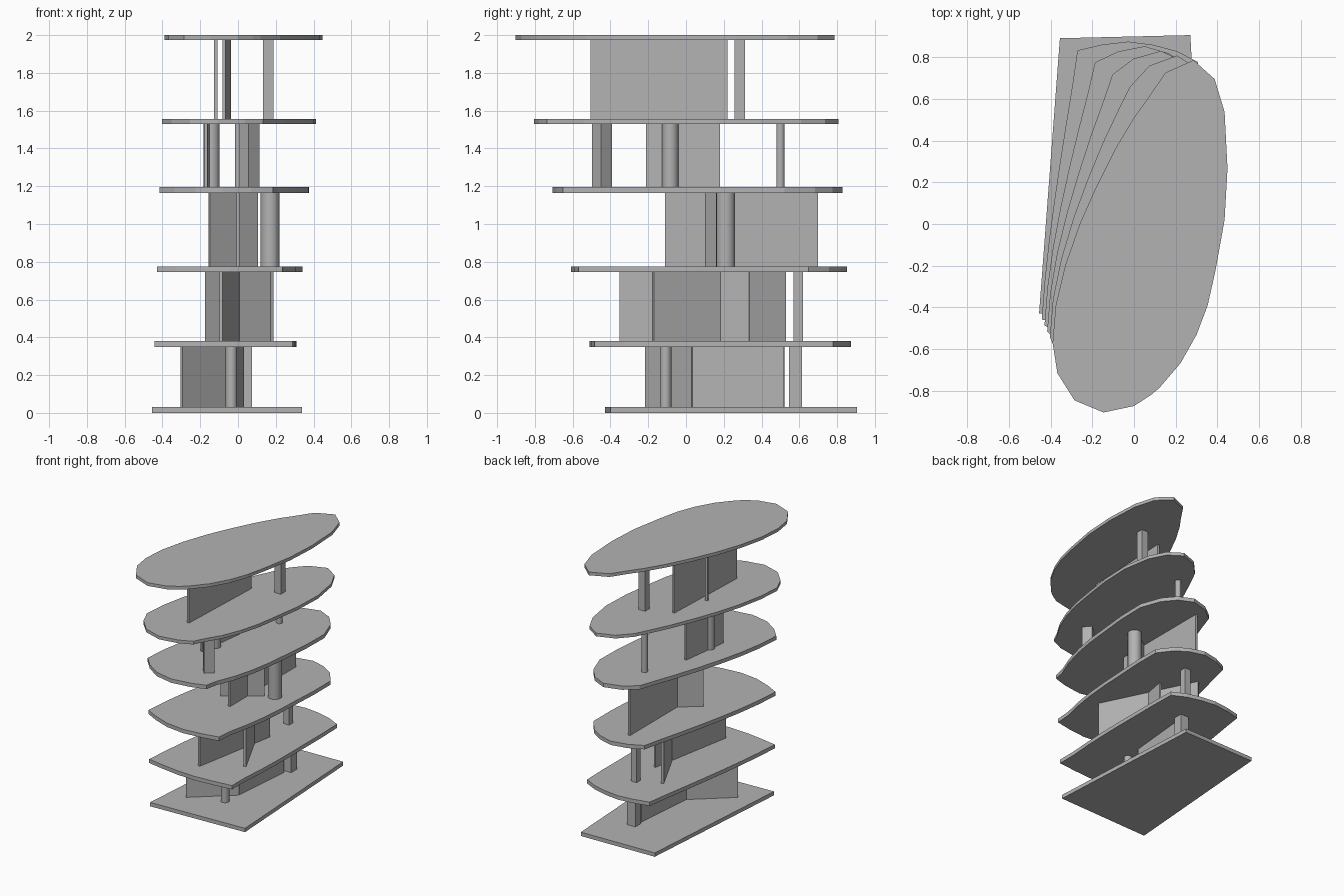
import bpy, bmesh, math
from mathutils import Vector

old = bpy.data.objects.get("Cube")
if old:
    bpy.data.objects.remove(old, do_unlink=True)

# Single plain grey
grey = bpy.data.materials.new("plain_grey")
grey.use_nodes = True
colour = (0.45, 0.45, 0.45, 1)
grey.diffuse_color = colour
grey.node_tree.nodes["Principled BSDF"].inputs["Base Color"].default_value = colour

# Floor levels: bottom and top of each slab
FLOORS = [(0, .03), (.35, .38), (.745, .775), (1.165, 1.195), (1.53, 1.555), (1.975, 2)]

# Lowest slab corners, each paired with the run of the oval it morphs into
CORNERS = [(-.355, .89), (.27, .905), (.34, -.4), (-.455, -.43)]
OVAL = [
    [(.065, .60), (.15, .725), (.285, .785), (.386, .695), (.434, .537)],
    [(.448, .265), (.434, .02), (.39, -.225), (.353, -.39), (.30, -.53), (.223, -.667), (.12, -.787)],
    [(.08, -.82), (0, -.872), (-.146, -.903), (-.285, -.845), (-.367, -.715)],
    [(-.39, -.57), (-.375, -.39), (-.33, -.2), (-.26, 0), (-.18, .18), (-.09, .36), (0, .51)],
]


def prism(name, outline, z0, z1, smooth=False):
    """Extrude a 2D outline between two heights."""
    bm = bmesh.new()
    face = bm.faces.new([bm.verts.new((p[0], p[1], z0)) for p in outline])
    top = bmesh.ops.extrude_face_region(bm, geom=[face])["geom"]
    bmesh.ops.translate(bm, vec=(0, 0, z1 - z0),
                        verts=[v for v in top if isinstance(v, bmesh.types.BMVert)])
    bmesh.ops.recalc_face_normals(bm, faces=bm.faces[:])
    if smooth:
        for f in bm.faces:
            f.smooth = abs(f.normal.z) < .5
        for e in bm.edges:
            e.smooth = e.calc_face_angle(0) < .7
    mesh = bpy.data.meshes.new(name)
    bm.to_mesh(mesh)
    bm.free()
    mesh.materials.append(grey)
    obj = bpy.data.objects.new(name, mesh)
    bpy.context.collection.objects.link(obj)
    return obj


def slab_outline(t):
    """Blend from the four-sided plan to the oval plan."""
    pts = []
    for i, run in enumerate(OVAL):
        a, b = Vector(CORNERS[i]), Vector(CORNERS[(i + 1) % 4])
        for j, p in enumerate(run):
            pts.append(a.lerp(b, j / len(run)).lerp(Vector(p), t))
    return pts


def storey(level):
    return FLOORS[level][1], FLOORS[level + 1][0]


def wall(name, level, a, b, thick=.016):
    a, b = Vector(a), Vector(b)
    d = (b - a).normalized() * thick / 2
    n = Vector((-d.y, d.x))
    prism(name, [a + n, b + n, b - n, a - n], *storey(level))


def column(name, level, x, y, radius, sides=24, turn=0):
    pts = [(x + radius * math.cos(turn + i * math.tau / sides),
            y + radius * math.sin(turn + i * math.tau / sides)) for i in range(sides)]
    prism(name, pts, *storey(level), smooth=sides > 8)


def post(name, level, x, y, size, turn=0):
    column(name, level, x, y, size / math.sqrt(2), 4, math.pi / 4 + turn)


# Floor slabs
for k, (z0, z1) in enumerate(FLOORS):
    prism(f"floor_slab_{k + 1}", slab_outline(k / 5), z0, z1)

# First storey
wall("storey_1_long_wall", 0, (-.02, .035), (.025, .52))
wall("storey_1_short_wall", 0, (-.3, -.21), (-.015, .035))
column("storey_1_round_column", 0, -.035, -.108, .03)
post("storey_1_square_post", 0, .04, .58, .07)

# Second storey
wall("storey_2_long_wall", 1, (-.09, -.35), (.035, .335))
wall("storey_2_cross_wall", 1, (.18, -.175), (-.165, .525), .02)
post("storey_2_square_post", 1, .015, .595, .05)

# Third storey
wall("storey_3_long_wall", 2, (0, -.11), (0, .70))
wall("storey_3_cross_wall", 2, (-.152, 0), (.1, .18))
column("storey_3_round_column", 2, .17, .21, .05)

# Fourth storey
wall("storey_4_wall", 3, (-.17, -.21), (-.12, .18))
column("storey_4_thick_column", 3, -.14, -.083, .043)
column("storey_4_thin_column", 3, .005, .5, .022)
post("storey_4_turned_post", 3, .06, -.445, .075, math.radians(40))

# Fifth storey
wall("storey_5_wall", 4, (-.075, -.505), (-.045, .22))
post("storey_5_thin_post", 4, -.117, -.09, .018)
post("storey_5_square_post", 4, .16, .285, .055)
